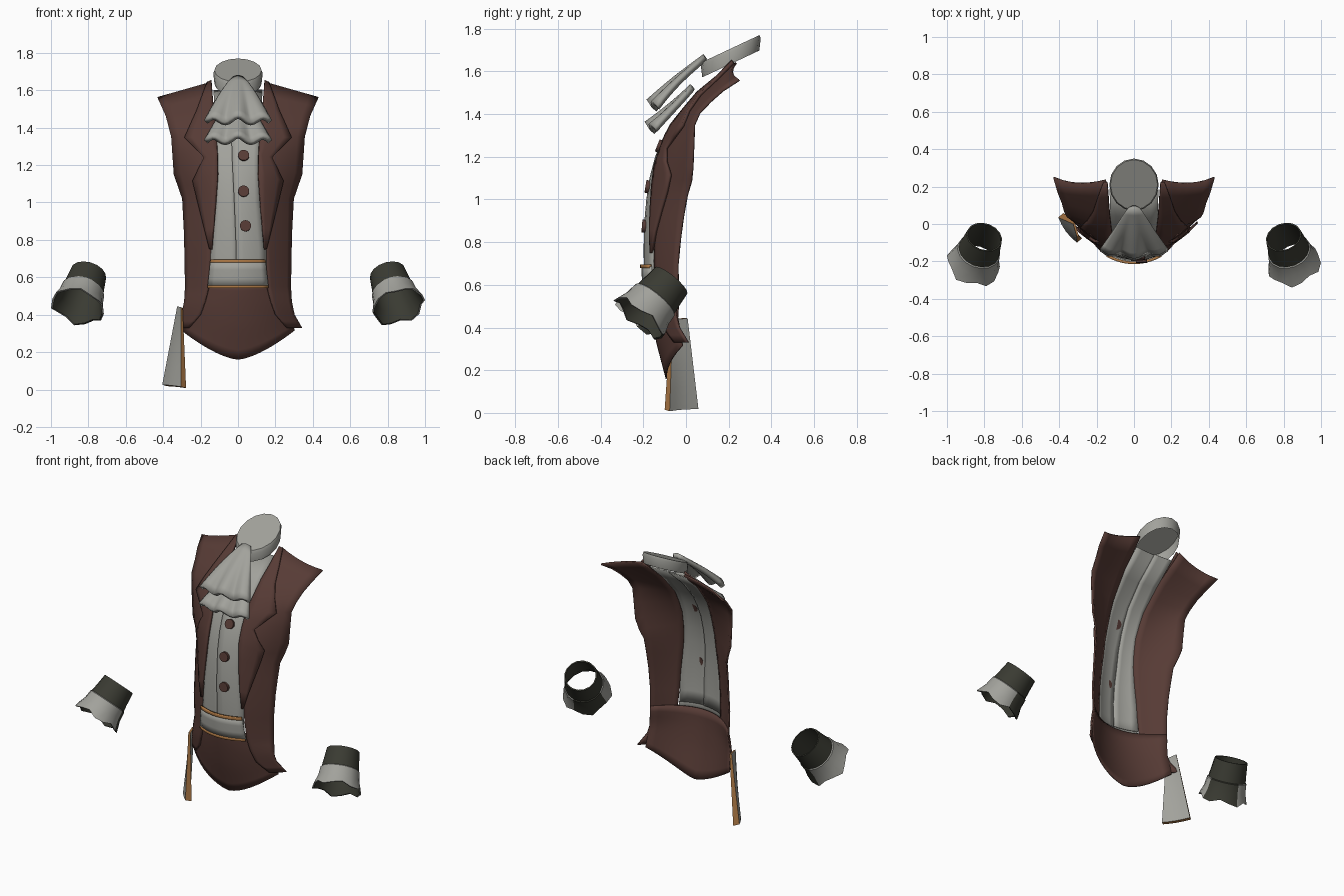
import bpy, math
from mathutils import Vector

if "Cube" in bpy.data.objects:
    bpy.data.objects.remove(bpy.data.objects["Cube"])


def material(name, rgb):
    m = bpy.data.materials.new(name)
    m.diffuse_color = (*rgb, 1)
    m.use_nodes = True
    m.node_tree.nodes["Principled BSDF"].inputs["Base Color"].default_value = m.diffuse_color
    return m


BROWN = material("brown cloth", (0.095, 0.044, 0.036))
GREY = material("pale grey linen", (0.36, 0.36, 0.33))
OLIVE = material("dark olive sleeve", (0.042, 0.043, 0.032))
GOLD = material("gold trim", (0.42, 0.19, 0.06))


def lerp_table(table, z):
    if z >= table[0][0]:
        return table[0][1]
    for (z0, v0), (z1, v1) in zip(table, table[1:]):
        if z >= z1:
            return v0 + (v1 - v0) * (z0 - z) / (z0 - z1)
    return table[-1][1]


# Torso surface: depth at the centre, depth at the side, half width
CENTRE = [(1.64, .23), (1.5, .06), (1.33, -.08), (1.17, -.145), (1.05, -.17),
          (.85, -.188), (.65, -.185), (.5, -.175), (.35, -.15), (.16, -.1)]
SIDE = [(1.64, .27), (1.56, .25), (1.5, .16), (1.38, .04), (1.1, .03), (1.0, .0),
        (.66, -.04), (.45, -.03), (.33, .01), (.16, .0)]
WIDTH = [(1.56, .43), (1.35, .355), (1.15, .34), (1.02, .295), (.55, .28), (.33, .34)]


def torso(x, z, lift=0.0):
    yc, ys = lerp_table(CENTRE, z), lerp_table(SIDE, z)
    u = min(1, abs(x) / lerp_table(WIDTH, z))
    return Vector((x, yc + (ys - yc) * u * u - lift, z))


def make(name, verts, faces, mats, pick=None, mirror=False, thick=0, smooth=35):
    me = bpy.data.meshes.new(name)
    me.from_pydata([tuple(v) for v in verts], [], faces)
    for m in mats:
        me.materials.append(m)
    if pick:
        for p in me.polygons:
            p.material_index = pick(p)
    ob = bpy.data.objects.new(name, me)
    bpy.context.collection.objects.link(ob)
    if mirror:
        mod = ob.modifiers.new("mirror", 'MIRROR')
        mod.use_clip = True
    if thick:
        mod = ob.modifiers.new("thickness", 'SOLIDIFY')
        mod.thickness, mod.offset = thick, 0
    bpy.ops.object.select_all(action='DESELECT')
    ob.select_set(True)
    bpy.context.view_layer.objects.active = ob
    bpy.ops.object.shade_smooth_by_angle(angle=math.radians(smooth))
    return ob


def grid(name, nu, nv, fn, mats, **kw):
    verts = [fn(i / nu, j / nv) for j in range(nv + 1) for i in range(nu + 1)]
    w = nu + 1
    faces = [(j * w + i, (j + 1) * w + i, (j + 1) * w + i + 1, j * w + i + 1)
             for j in range(nv) for i in range(nu)]
    return make(name, verts, faces, mats, **kw)


def panel(name, stations, mats, lift=0.0, cols=6, sub=2, **kw):
    """Cloth on the torso; each station is inner x, z and outer x, z."""
    n = len(stations) - 1

    def fn(u, v):
        k = min(int(v * n + 1e-6), n - 1)
        f = v * n - k
        a = [p + (q - p) * f for p, q in zip(stations[k], stations[k + 1])]
        return torso(a[0] + (a[2] - a[0]) * u, a[1] + (a[3] - a[1]) * u, lift)
    return grid(name, cols, n * sub, fn, mats, **kw)


# Coat fronts with cut-away lower corners
panel("coat_fronts", [
    (.15, 1.64, .43, 1.56), (.13, 1.5, .385, 1.46), (.115, 1.35, .355, 1.35),
    (.108, 1.2, .34, 1.15), (.115, 1.02, .295, 1.02), (.14, .8, .285, .83),
    (.155, .55, .28, .55), (.175, .47, .285, .47), (.2, .4, .3, .4),
    (.26, .33, .34, .33)], [BROWN], mirror=True, thick=.01)

# Notched lapels lying on the coat
panel("lapels", [
    (.142, 1.65, .165, 1.64), (.13, 1.5, .22, 1.49), (.115, 1.35, .285, 1.345),
    (.109, 1.25, .18, 1.24), (.108, 1.15, .24, 1.115), (.12, .98, .2, .95),
    (.14, .75, .15, .75)], [BROWN], lift=.016, cols=4, mirror=True, thick=.014)


# Waistcoat skirt with a rounded hem
def skirt(u, v):
    t = 2 * u - 1
    hem = .16 + .155 * abs(t) ** 1.5
    z = .58 + (hem - .58) * v
    return torso(t * (.275 + .025 * v), z, -.008)


grid("lower_skirt", 16, 8, skirt, [BROWN], thick=.006)

# Shirt front in two overlapping halves
panel("shirt_left_half", [
    (-.13, 1.6, -.005, 1.6), (-.125, 1.35, -.01, 1.35), (-.12, 1.2, -.015, 1.2),
    (-.125, 1.0, -.015, 1.0), (-.15, .75, .0, .75), (-.15, .6, .0, .6)],
    [GREY], cols=4, thick=.006)
panel("shirt_right_half", [
    (-.035, 1.6, .13, 1.6), (-.035, 1.35, .125, 1.35), (-.03, 1.2, .12, 1.2),
    (-.02, 1.0, .125, 1.0), (-.01, .75, .15, .75), (-.01, .6, .15, .6)],
    [GREY], lift=.008, cols=4, thick=.008)

# Round buttons facing out of the shirt
for i, (bx, bz) in enumerate([(.03, 1.25), (.03, 1.06), (.04, .875)]):
    p = torso(bx, bz, .014)
    slope = torso(bx, bz + .03) - torso(bx, bz - .03)
    nrm = Vector((0, -slope.z, slope.y))
    bpy.ops.mesh.primitive_cylinder_add(
        vertices=14, radius=.03, depth=.02, location=p,
        rotation=nrm.to_track_quat('Z', 'Y').to_euler())
    b = bpy.context.object
    b.name = f"button_{i + 1}"
    b.data.materials.append(BROWN)
    bpy.ops.object.shade_smooth_by_angle(angle=math.radians(35))


# Waist sash with gold trim along both edges
def sash_band(name, z0, z1, lift, mat):
    def fn(u, v):
        z = z0 + (z1 - z0) * v
        half = .145 + .015 * (.69 - z) / .14
        x = (2 * u - 1) * half
        return torso(x, z, lift)
    grid(name, 10, 3, fn, [mat], thick=.014)


sash_band("sash", .685, .55, .016, GREY)
sash_band("sash_top_trim", .695, .678, .022, GOLD)
sash_band("sash_bottom_trim", .556, .542, .022, GOLD)

# Tilted neckband closed on top
N = 16
rings = []
for z0, r in [(1.635, .126), (1.69, .132), (1.707, .126)]:
    for i in range(N):
        a = 2 * math.pi * i / N
        y = .14 * math.sin(a) * r / .132
        rings.append((r * math.cos(a), .21 + y, z0 + .47 * y))
faces = [(k * N + i, k * N + (i + 1) % N, (k + 1) * N + (i + 1) % N, (k + 1) * N + i)
         for k in range(2) for i in range(N)]
faces.append(tuple(range(2 * N, 3 * N)))
make("neckband", rings, faces, [GREY], smooth=40)


# Ruffled cravat tiers
def ruffle(name, top, end, w0, w1, sag):
    def fn(u, v):
        t = 2 * u - 1
        half = w0 + (w1 - w0) * v ** .85
        wave = .018 * math.cos(t * 2.5 * math.pi) * v * v
        bow = sag * math.sin(math.pi * v)
        y = top[0] + (end[0] - top[0]) * v + .035 * t * t * v
        z = top[1] + (end[1] - top[1]) * v
        return (t * half, y - bow - wave * .6, z + bow * .3 + wave - .01 * t * t)
    grid(name, 20, 8, fn, [GREY], thick=.028, smooth=50)


ruffle("cravat_upper_tier", (.09, 1.67), (-.165, 1.44), .025, .172, .012)
ruffle("cravat_lower_tier", (.03, 1.53), (-.175, 1.335), .05, .172, .0)


# Sleeve cuffs: outer sleeve, flared frill and dark lining
def cuff(name, s):
    top, end = Vector((s * .80, -.07, .62)), Vector((s * .857, -.215, .445))
    ax = (end - top).normalized()
    e1 = ax.cross(Vector((0, 0, 1))).normalized()
    e2 = ax.cross(e1)
    sides = 16
    prof = [(0, .098), (.3, .106), (.5, .112), (.52, .118), (.75, .124), (1, .144),
            (1, .134), (.7, .112), (0, .09)]
    verts = []
    for t, r in prof:
        for i in range(sides):
            a = 2 * math.pi * i / sides
            w = math.cos(5 * a) * max(0, t - .6) / .4
            d = e1 * math.cos(a) + e2 * math.sin(a)
            verts.append(top + (end - top) * (t + .06 * w) + d * (r + .006 * w))
    n = len(prof)
    fs = [(k * sides + i, k * sides + (i + 1) % sides,
           (k + 1) % n * sides + (i + 1) % sides, (k + 1) % n * sides + i)
          for k in range(n) for i in range(sides)]
    gap = Vector((-s * .6, .55, -.45)).normalized()

    # Linen frill runs round the cuff except on its inner rear side
    def pick(p):
        k = p.index // sides
        d = p.center - top
        d = (d - ax * d.dot(ax)).normalized()
        return 1 if 2 <= k <= 5 and d.dot(gap) < .6 else 0
    make(name, verts, fs, [OLIVE, GREY], pick=pick, smooth=40)


cuff("cuff_left", -1)
cuff("cuff_right", 1)

# Hanging hip cloth, grey with gold edges
verts, rows, cols = [], 5, 5
for layer in (0, 1):
    for j in range(rows):
        v = j / (rows - 1)
        front = Vector((-.305, -.07 - .03 * v, .44 - .425 * v))
        back = Vector((-.325 - .08 * v, .0 + .035 * v, .445 - .42 * v))
        for i in range(cols):
            u = i / (cols - 1)
            bulge = .012 * math.sin(math.pi * u) * v
            off = Vector((.76, .65, -.2)) * (layer * (.012 + .024 * v) - bulge)
            verts.append(front.lerp(back, u) + off)
L = rows * cols
faces = []
for j in range(rows - 1):
    for i in range(cols - 1):
        a = j * cols + i
        faces += [(a, a + 1, a + 1 + cols, a + cols),
                  (L + a, L + a + cols, L + a + 1 + cols, L + a + 1)]
flat = len(faces)
rim = ([i for i in range(cols)] + [j * cols + cols - 1 for j in range(1, rows)]
       + [L - 1 - i for i in range(1, cols)] + [j * cols for j in range(rows - 2, 0, -1)])
for a, b in zip(rim, rim[1:] + rim[:1]):
    faces.append((b, a, L + a, L + b))
make("hip_cloth", verts, faces, [GREY, GOLD], pick=lambda p: int(p.index >= flat))
